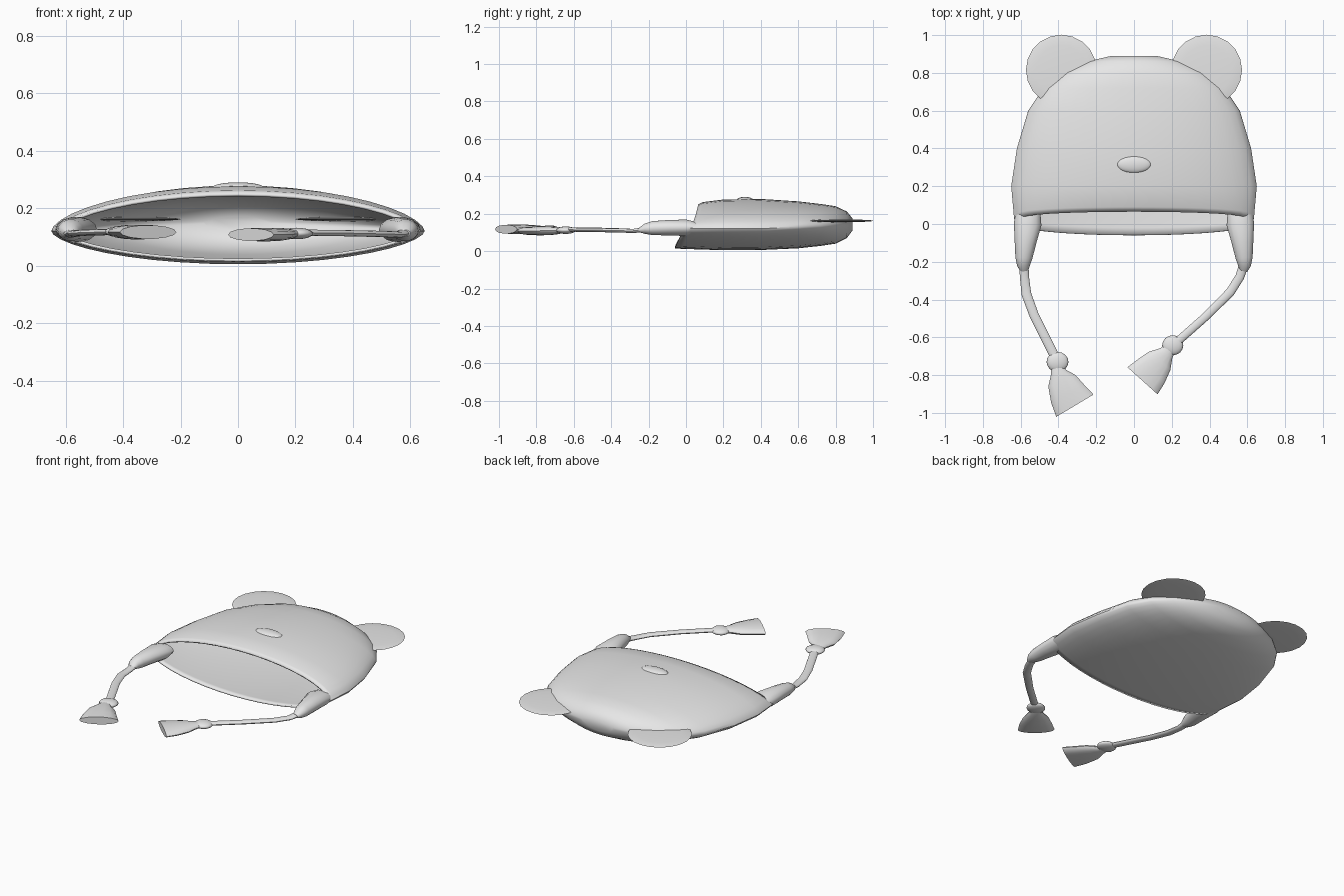
import bpy
import bmesh
import math
from mathutils import Vector

if "Cube" in bpy.data.objects:
    bpy.data.objects.remove(bpy.data.objects["Cube"], do_unlink=True)

grey = bpy.data.materials.new("soft_grey")
grey.use_nodes = True
COLOUR = (0.8, 0.8, 0.8, 1)
grey.diffuse_color = COLOUR
grey.node_tree.nodes["Principled BSDF"].inputs["Base Color"].default_value = COLOUR


def finish(name, bm, angle=40):
    bmesh.ops.recalc_face_normals(bm, faces=bm.faces)
    mesh = bpy.data.meshes.new(name)
    bm.to_mesh(mesh)
    bm.free()
    mesh.materials.append(grey)
    obj = bpy.data.objects.new(name, mesh)
    bpy.context.collection.objects.link(obj)
    bpy.ops.object.select_all(action="DESELECT")
    obj.select_set(True)
    bpy.context.view_layer.objects.active = obj
    bpy.ops.object.shade_smooth_by_angle(angle=math.radians(angle))
    return obj


def loft(rings, cap_start=True):
    bm = bmesh.new()
    rows = [[bm.verts.new(p) for p in ring] for ring in rings]
    n = len(rows[0])
    for a, b in zip(rows, rows[1:]):
        for i in range(n):
            j = (i + 1) % n
            bm.faces.new((a[i], a[j], b[j], b[i]))
    if cap_start:
        bm.faces.new(rows[0])
    bm.faces.new(rows[-1])
    return bm


def sweep(name, stations, sides=14):
    """Elliptical tube; each station is x, y, z, half width, half thickness."""
    pts = [Vector(s[:3]) for s in stations]
    rings = []
    for i, (x, y, z, w, t) in enumerate(stations):
        d = pts[min(i + 1, len(pts) - 1)] - pts[max(i - 1, 0)]
        side = Vector((-d.y, d.x, 0)).normalized()
        rings.append([pts[i] + side * w * math.cos(a) + Vector((0, 0, t * math.sin(a)))
                      for a in (2 * math.pi * k / sides for k in range(sides))])
    return finish(name, loft(rings))


def ellipsoid(name, centre, size, u=24, v=14):
    bm = bmesh.new()
    bmesh.ops.create_uvsphere(bm, u_segments=u, v_segments=v, radius=1)
    bmesh.ops.scale(bm, vec=size, verts=bm.verts)
    bmesh.ops.translate(bm, vec=centre, verts=bm.verts)
    return finish(name, bm, 60)


# Flattened cap: y, half width, top z, bottom z, seam z, top bow, bottom bow
sections = [
    (0.00, 0.625, 0.250, 0.015, 0.12, 0.065, -0.06),
    (0.03, 0.635, 0.262, 0.012, 0.12, 0.06, -0.05),
    (0.20, 0.65, 0.276, 0.005, 0.12, 0, 0),
    (0.40, 0.62, 0.279, 0.006, 0.12, 0, 0),
    (0.60, 0.56, 0.266, 0.015, 0.13, 0, 0),
    (0.72, 0.48, 0.252, 0.028, 0.135, 0, 0),
    (0.80, 0.38, 0.24, 0.04, 0.14, 0, 0),
    (0.86, 0.25, 0.212, 0.07, 0.145, 0, 0),
    (0.89, 0.12, 0.175, 0.11, 0.15, 0, 0),
]
SIDES = 40
rings = []
for y, w, top, bottom, seam, bow_top, bow_bottom in sections:
    ring = []
    for k in range(SIDES):
        a = 2 * math.pi * k / SIDES
        s = abs(math.sin(a))
        upper = k <= SIDES // 2
        height = (top if upper else bottom) - seam
        bow = bow_top * s ** 0.5 if upper else bow_bottom * s
        ring.append((w * math.cos(a), y + bow, seam + height * s ** 1.2))
    rings.append(ring)
cap = finish("cap_shell", loft(rings, cap_start=False), 50)
wall = cap.modifiers.new("wall", "SOLIDIFY")
wall.thickness = 0.01
wall.offset = -1

# Nose
ellipsoid("nose", (0, 0.315, 0.272), (0.09, 0.045, 0.018))

# Ears and ear flaps on both sides
for side, s in (("left", 1), ("right", -1)):
    ellipsoid(side + "_ear", (s * 0.385, 0.815, 0.162), (0.187, 0.187, 0.008), 20, 8)
    sweep(side + "_ear_flap", [
        (s * 0.56, 0.06, 0.125, 0.065, 0.03),
        (s * 0.563, 0.0, 0.125, 0.073, 0.045),
        (s * 0.575, -0.1, 0.125, 0.057, 0.042),
        (s * 0.583, -0.18, 0.123, 0.045, 0.038),
        (s * 0.585, -0.22, 0.12, 0.034, 0.028),
        (s * 0.58, -0.25, 0.113, 0.02, 0.012),
    ])

# Cords, knots and tassels, which hang differently on each side
sweep("right_cord", [
    (-0.583, -0.22, 0.115, 0.025, 0.014),
    (-0.58, -0.28, 0.108, 0.024, 0.011),
    (-0.57, -0.37, 0.112, 0.026, 0.011),
    (-0.53, -0.48, 0.115, 0.025, 0.011),
    (-0.41, -0.72, 0.118, 0.025, 0.011),
])
sweep("left_cord", [
    (0.58, -0.22, 0.115, 0.025, 0.014),
    (0.56, -0.28, 0.108, 0.024, 0.011),
    (0.51, -0.36, 0.11, 0.024, 0.011),
    (0.38, -0.49, 0.113, 0.022, 0.011),
    (0.21, -0.64, 0.115, 0.022, 0.011),
])
ellipsoid("right_knot", (-0.405, -0.73, 0.118), (0.058, 0.053, 0.02), 16, 10)
ellipsoid("left_knot", (0.205, -0.642, 0.112), (0.056, 0.053, 0.02), 16, 10)
sweep("right_tassel", [
    (-0.405, -0.76, 0.118, 0.035, 0.015),
    (-0.40, -0.785, 0.118, 0.042, 0.019),
    (-0.382, -0.83, 0.117, 0.078, 0.024),
    (-0.35, -0.90, 0.117, 0.1, 0.026),
    (-0.313, -0.962, 0.117, 0.115, 0.024),
])
sweep("left_tassel", [
    (0.185, -0.665, 0.112, 0.035, 0.015),
    (0.17, -0.685, 0.11, 0.042, 0.019),
    (0.135, -0.725, 0.109, 0.075, 0.023),
    (0.09, -0.78, 0.108, 0.095, 0.024),
    (0.045, -0.83, 0.108, 0.107, 0.022),
])
